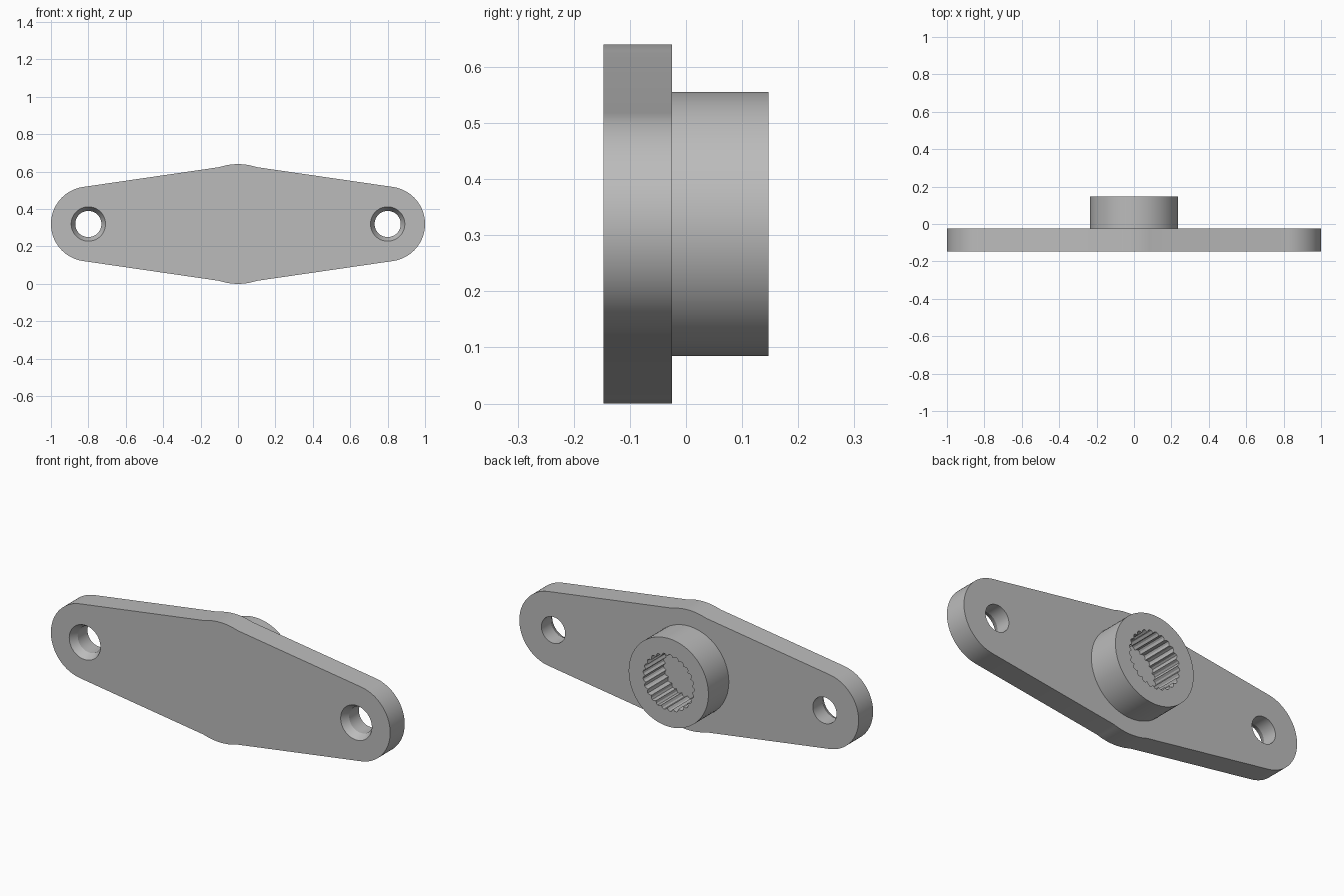
import bpy, bmesh
from math import sin, cos, pi, radians, asin, hypot, atan2, acos

if "Cube" in bpy.data.objects:
    bpy.data.objects.remove(bpy.data.objects["Cube"])

MID = 0.32                                   # height of the centre line
FRONT, FACE, BACK = -0.147, -0.025, 0.147    # plate front, plate back, hub rim
MID_R, END_R, END_X = 0.32, 0.2, 0.8
HUB_R = 0.235

grey = bpy.data.materials.new("grey plastic")
grey.use_nodes = True
grey.diffuse_color = (0.5, 0.5, 0.5, 1)
grey.node_tree.nodes["Principled BSDF"].inputs["Base Color"].default_value = grey.diffuse_color


def arc(cx, r, a0, a1, n):
    return [(cx + r * cos(a0 + (a1 - a0) * i / n), r * sin(a0 + (a1 - a0) * i / n))
            for i in range(n + 1)]


def circle(r, cx=0, n=64):
    return arc(cx, r, 0, 2 * pi, n)[:-1]


def loft(name, sections):
    """Closed solid through (outline, y) sections along the y axis."""
    bm = bmesh.new()
    rings = [[bm.verts.new((x, y, z + MID)) for x, z in pts] for pts, y in sections]
    n = len(rings[0])
    for a, b in zip(rings, rings[1:]):
        for i in range(n):
            j = (i + 1) % n
            bm.faces.new((a[i], a[j], b[j], b[i]))
    bm.faces.new(rings[0])
    bm.faces.new(rings[-1])
    bmesh.ops.recalc_face_normals(bm, faces=bm.faces)
    mesh = bpy.data.meshes.new(name)
    bm.to_mesh(mesh)
    bm.free()
    obj = bpy.data.objects.new(name, mesh)
    bpy.context.collection.objects.link(obj)
    mesh.materials.append(grey)
    return obj


def select(obj):
    bpy.ops.object.select_all(action="DESELECT")
    obj.select_set(True)
    bpy.context.view_layer.objects.active = obj


def cut(obj, cutter):
    select(obj)
    mod = obj.modifiers.new("cut", "BOOLEAN")
    mod.operation, mod.solver, mod.object = "DIFFERENCE", "EXACT", cutter
    bpy.ops.object.modifier_apply(modifier=mod.name)
    bpy.data.objects.remove(cutter)


# Plate: round ends, straight tapering edges and a round bulge in the middle
kink = asin(0.1 / MID_R)
kx, kz = MID_R * sin(kink), MID_R * cos(kink)
dx, dz = kx - END_X, kz
tangent = atan2(dz, dx) - acos(END_R / hypot(dx, dz))
outline = (arc(END_X, END_R, -tangent, tangent, 40)
           + arc(0, MID_R, pi / 2 - kink, pi / 2 + kink, 12)
           + arc(-END_X, END_R, pi - tangent, pi + tangent, 40)
           + arc(0, MID_R, -pi / 2 - kink, -pi / 2 + kink, 12))
plate = loft("mounting_plate", [(outline, FRONT), (outline, FACE)])

# Countersunk screw holes
for side in (-1, 1):
    x = side * END_X
    wide, narrow = circle(0.092, x, 48), circle(0.07, x, 48)
    cut(plate, loft("screw_hole_cutter", [
        (wide, FRONT - 0.05), (wide, FRONT), (narrow, FRONT + 0.04), (narrow, FACE + 0.05)]))

# Hub with a toothed socket
hub = loft("splined_hub", [(circle(HUB_R), FACE - 0.01), (circle(HUB_R), BACK)])
TEETH = 25
STEPS = (0.138, 0.148, 0.152, 0.148)         # radius through one tooth
spline = []
for i in range(TEETH * len(STEPS)):
    a = 2 * pi * i / (TEETH * len(STEPS))
    r = STEPS[i % len(STEPS)]
    spline.append((r * cos(a), r * sin(a)))
cut(hub, loft("socket_cutter", [(spline, FACE - 0.05), (spline, BACK + 0.05)]))

for obj in (plate, hub):
    select(obj)
    bpy.ops.object.shade_smooth_by_angle(angle=radians(25))
